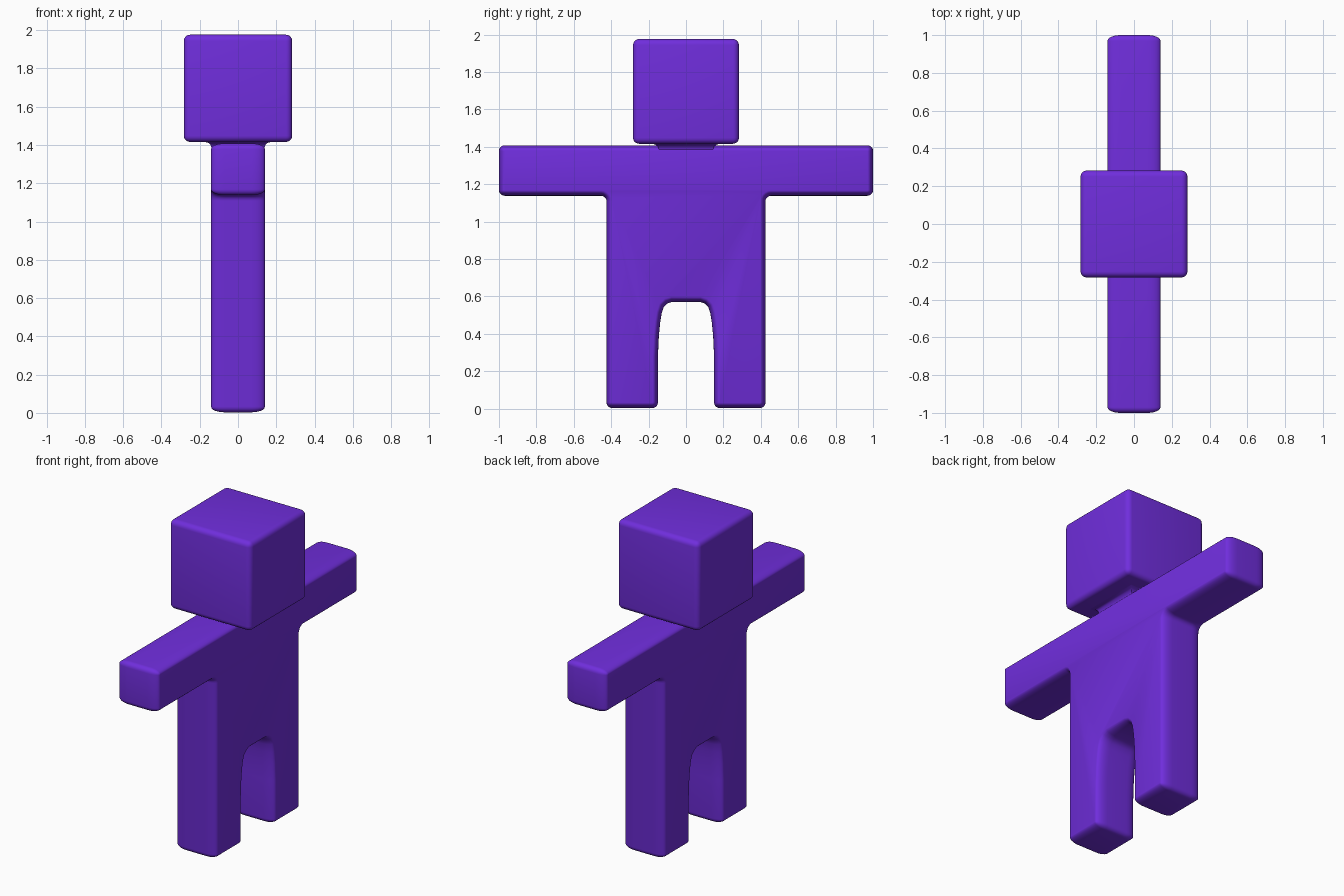
import bpy, bmesh, math

if "Cube" in bpy.data.objects:
    bpy.data.objects.remove(bpy.data.objects["Cube"])

purple = bpy.data.materials.new("purple")
purple.diffuse_color = (0.162, 0.027, 0.72, 1)
purple.use_nodes = True
purple.node_tree.nodes["Principled BSDF"].inputs["Base Color"].default_value = purple.diffuse_color


def finish(bm, name):
    bmesh.ops.recalc_face_normals(bm, faces=bm.faces)
    me = bpy.data.meshes.new(name)
    bm.to_mesh(me)
    bm.free()
    me.materials.append(purple)
    ob = bpy.data.objects.new(name, me)
    bpy.context.collection.objects.link(ob)
    bpy.ops.object.select_all(action='DESELECT')
    ob.select_set(True)
    bpy.context.view_layer.objects.active = ob
    bpy.ops.object.shade_smooth_by_angle(angle=math.radians(50))
    return ob


def corner(a, p, b, r, n=5):
    """Rounded corner at p between neighbours a and b."""
    def toward(q):
        l = math.hypot(q[0] - p[0], q[1] - p[1])
        return [p[i] + (q[i] - p[i]) * r / l for i in (0, 1)]
    s, e = toward(a), toward(b)
    c = [s[i] + e[i] - p[i] for i in (0, 1)]
    return [tuple(c[i] + (s[i] - c[i]) * math.cos(t) + (e[i] - c[i]) * math.sin(t) for i in (0, 1))
            for t in (k / n * math.pi / 2 for k in range(n + 1))]


def inset(pts, d):
    """Move a counter-clockwise outline inward by d."""
    out = []
    for i, p in enumerate(pts):
        a, b = pts[i - 1], pts[(i + 1) % len(pts)]
        n1, n2 = [(-(v[1] - u[1]) / math.dist(u, v), (v[0] - u[0]) / math.dist(u, v))
                  for u, v in ((a, p), (p, b))]
        k = d / (1 + n1[0] * n2[0] + n1[1] * n2[1])
        out.append((p[0] + (n1[0] + n2[0]) * k, p[1] + (n1[1] + n2[1]) * k))
    return out


# Body, arms and legs: half outline in y and z, mirrored
R = 0.03
key = [(0, 0.57), (0.15, 0.57), (0.15, 0.003), (0.425, 0.003), (0.425, 1.138),
       (1.0, 1.138), (1.0, 1.408), (0, 1.408)]
half = [(0.075, 0.57), (0.10, 0.562), (0.118, 0.545), (0.13, 0.51), (0.138, 0.46),
        (0.145, 0.39), (0.15, 0.28)]
for i in range(2, 7):
    half += corner(key[i - 1], key[i], key[i + 1], R)
outline = half + [(-y, z) for y, z in reversed(half)]

# Stacked outlines give wide rounding across the thickness
bm = bmesh.new()
layers = []
N = 6
for s in (-1, 1):
    ts = [k / N * math.pi / 2 for k in range(N + 1)]
    for t in (reversed(ts) if s < 0 else ts):
        x = s * (0.07 + 0.07 * math.sin(t))
        loop = inset(outline, 0.028 * (1 - math.cos(t)))
        layers.append([bm.verts.new((x, y, z)) for y, z in loop])
for lo, hi in zip(layers, layers[1:]):
    for i in range(len(lo)):
        j = (i + 1) % len(lo)
        bm.faces.new((lo[i], lo[j], hi[j], hi[i]))
bm.faces.new(layers[0])
bm.faces.new(layers[-1])
finish(bm, "body_with_limbs")

# Neck: square loops flaring into the underside of the head
bm = bmesh.new()
rings = []
for w, z in ((0.137, 1.36), (0.138, 1.385), (0.143, 1.40), (0.155, 1.411), (0.18, 1.418), (0.18, 1.44)):
    rings.append([bm.verts.new((x * w, y * w * 1.05, z)) for x, y in ((-1, -1), (1, -1), (1, 1), (-1, 1))])
for lo, hi in zip(rings, rings[1:]):
    for i in range(4):
        bm.faces.new((lo[i], lo[i - 3], hi[i - 3], hi[i]))
bm.faces.new(rings[0])
bm.faces.new(rings[-1])
finish(bm, "neck")

# Head: rounded cube
bm = bmesh.new()
bmesh.ops.create_cube(bm, size=1)
for v in bm.verts:
    v.co = (v.co.x * 0.566, v.co.y * 0.566, 1.696 + v.co.z * 0.56)
bmesh.ops.bevel(bm, geom=bm.edges[:], offset=0.032, segments=5, profile=0.5, affect='EDGES')
finish(bm, "head")
